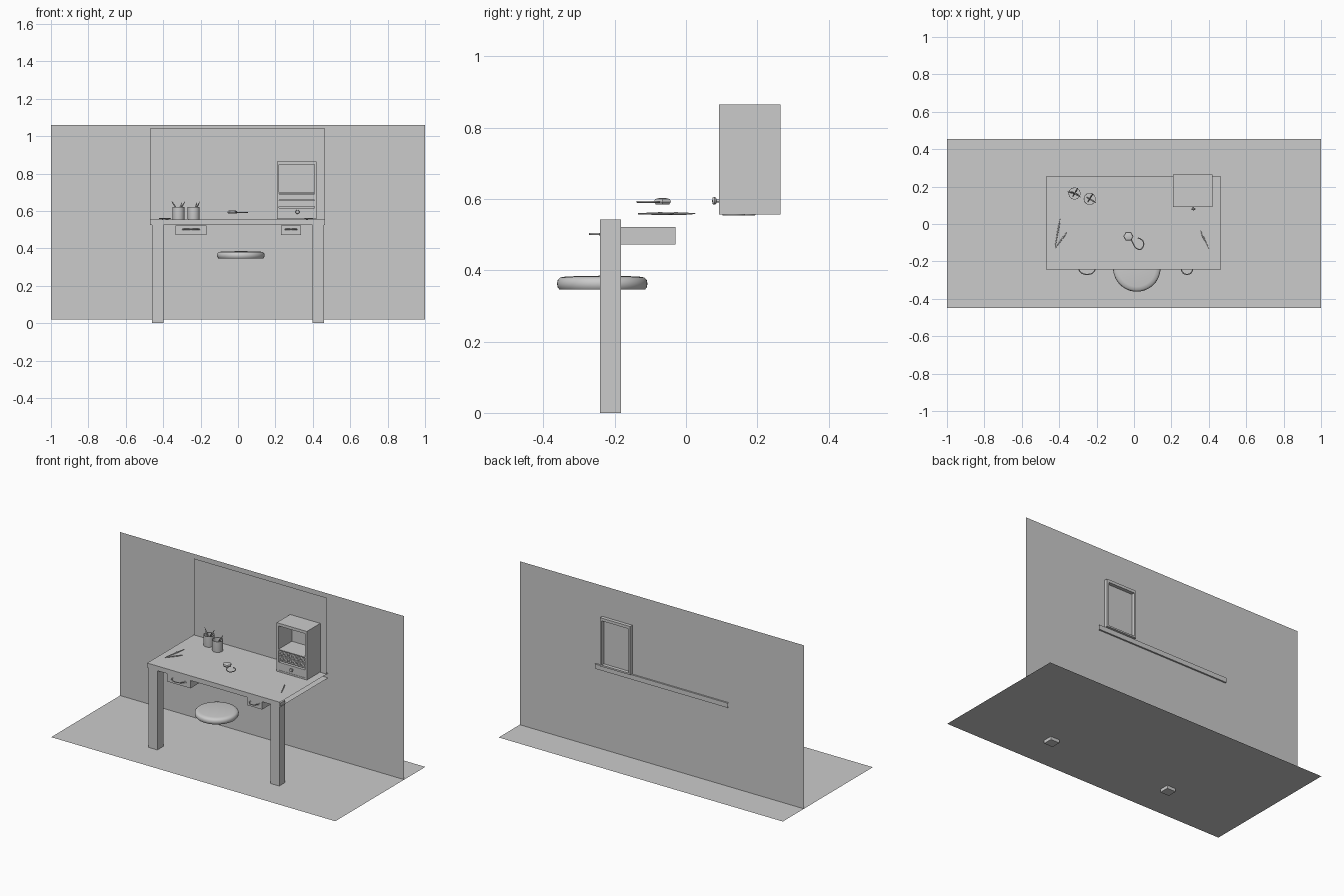
import bpy, bmesh, math
from mathutils import Vector

if "Cube" in bpy.data.objects:
    bpy.data.objects.remove(bpy.data.objects["Cube"])


def finish(name, bm, smooth=False):
    bmesh.ops.recalc_face_normals(bm, faces=bm.faces)
    me = bpy.data.meshes.new(name)
    bm.to_mesh(me)
    bm.free()
    ob = bpy.data.objects.new(name, me)
    bpy.context.collection.objects.link(ob)
    if smooth:
        bpy.context.view_layer.objects.active = ob
        ob.select_set(True)
        bpy.ops.object.shade_smooth_by_angle(angle=math.radians(40))
        ob.select_set(False)
    return ob


def box(name, lo, hi, open_axis=None):
    """Box between two corners; faces across open_axis are left out."""
    bm = bmesh.new()
    bmesh.ops.create_cube(bm, size=1)
    if open_axis is not None:
        ends = [f for f in bm.faces if abs(f.normal[open_axis]) > 0.9]
        bmesh.ops.delete(bm, geom=ends, context='FACES_ONLY')
    lo, hi = Vector(lo), Vector(hi)
    for v in bm.verts:
        v.co = (lo + hi) / 2 + v.co * (hi - lo)
    return finish(name, bm)


def sheet(name, pts):
    bm = bmesh.new()
    bm.faces.new([bm.verts.new(p) for p in pts])
    return finish(name, bm)


def lathe(name, profile, loc, steps=32, axis='Z'):
    """Spin (radius, height) points round an axis; axis Y turns the top to -y."""
    bm = bmesh.new()
    vs = [bm.verts.new((r, 0, h)) for r, h in profile]
    es = [bm.edges.new(p) for p in zip(vs, vs[1:])]
    bmesh.ops.spin(bm, geom=vs + es, cent=(0, 0, 0), axis=(0, 0, 1),
                   angle=math.tau, steps=steps, use_duplicate=False)
    bmesh.ops.remove_doubles(bm, verts=bm.verts, dist=1e-5)
    for v in bm.verts:
        x, y, z = v.co
        v.co = Vector(loc) + (Vector((x, -z, y)) if axis == 'Y' else v.co)
    return finish(name, bm, True)


def rod(name, a, b, r1, r2, segs=8):
    """Tapered rod between two points."""
    a, b = Vector(a), Vector(b)
    bm = bmesh.new()
    bmesh.ops.create_cone(bm, cap_ends=True, segments=segs, radius1=r1,
                          radius2=r2, depth=(b - a).length)
    q = (b - a).to_track_quat('Z', 'Y')
    for v in bm.verts:
        v.co = (a + b) / 2 + q @ v.co
    return finish(name, bm, True)


def wire(name, pts, r):
    """Round wire along a smooth path."""
    cu = bpy.data.curves.new(name, 'CURVE')
    cu.dimensions = '3D'
    cu.bevel_depth, cu.bevel_resolution, cu.use_fill_caps = r, 2, True
    sp = cu.splines.new('NURBS')
    sp.points.add(len(pts) - 1)
    for p, c in zip(sp.points, pts):
        p.co = (*c, 1)
    sp.use_endpoint_u, sp.order_u = True, 3
    bpy.context.collection.objects.link(bpy.data.objects.new(name, cu))


def brush(name, a, b):
    """Handle, ferrule and tip along a line."""
    a, b = Vector(a), Vector(b)
    rod(name + "_handle", a, a.lerp(b, .6), .0018, .0038)
    rod(name + "_ferrule", a.lerp(b, .6), a.lerp(b, .78), .0042, .0036)
    rod(name + "_tip", a.lerp(b, .78), b, .0036, .001)


# Room: floor, back wall and mirror panel
sheet("floor", [(-1, -.45, .02), (1, -.45, .02), (1, .455, .02), (-1, .455, .02)])
sheet("wall", [(-1, .243, .02), (1, .243, .02), (1, .243, 1.06), (-1, .243, 1.06)])
sheet("mirror", [(-.47, .227, .554), (.465, .227, .554),
                 (.465, .227, 1.04), (-.47, .227, 1.04)])

# Table: open-ended top and two front legs
box("table_top", (-.47, -.242, .524), (.465, .253, .554), open_axis=0)
for side, x in (("left", -.429), ("right", .429)):
    box(side + "_leg", (x - .031, -.242, 0), (x + .031, -.182, .543))

# Table drawers with bowed handles
for side, x0, x1, w in (("left", -.334, -.168, .046), ("right", .23, .337, .032)):
    box(side + "_drawer", (x0, -.238, .472), (x1, -.03, .522))
    c = (x0 + x1) / 2
    wire(side + "_drawer_handle", [(c - w, -.238, .502), (c - w * .8, -.262, .502),
         (c, -.272, .502), (c + w * .8, -.262, .502), (c + w, -.238, .502)], .003)
    for s in (-1, 1):
        lathe(side + "_handle_plate", [(0, 0), (.008, 0), (.008, .003), (0, .005)],
              (c + s * w, -.238, .5), 12, 'Y')

# Stool cushion
lathe("stool_seat", [(0, .346), (.12, .346), (.125, .352), (.127, .362), (.125, .373),
                     (.118, .38), (.10, .383), (0, .385)], (.015, -.235, 0), 48)

# Cabinet: open-backed shell with shelf and drawers
X0, X1, Y0, Y1, Z0, Z1 = .208, .42, .092, .265, .556, .865
T = .012
box("cabinet_left_side", (X0, Y0, Z0), (X0 + T, Y1, Z1))
box("cabinet_right_side", (X1 - T, Y0, Z0), (X1, Y1, Z1))
box("cabinet_roof", (X0 + T, Y0, Z1 - .018), (X1 - T, Y1, Z1))
box("cabinet_base", (X0 + T, Y0, Z0), (X1 - T, Y1, Z0 + .01))
box("cabinet_shelf", (X0 + T, Y0, .692), (X1 - T, .235, .698))
box("cabinet_bottom_drawer", (X0 + T, Y0 + .002, Z0 + .01), (X1 - T, .225, .616))
for z in (.674, .639):
    box("small_drawer_row", (X0 + T, Y0 + .008, z - .016), (X1 - T, .225, z + .016))
    for i in range(6):
        lathe("ring_ornament", [(.008, 0), (.008, .006), (.0125, .006), (.0125, 0)],
              (.2385 + i * .0302, Y0 + .008, z), 16, 'Y')
lathe("cabinet_knob", [(0, 0), (.004, 0), (.004, .008), (.009, .010), (.011, .014),
                       (.009, .019), (0, .021)], (.318, Y0 + .002, .595), 16, 'Y')

# Brush cups
for n, (x, y) in enumerate(((-.318, .163), (-.237, .134))):
    lathe("brush_cup", [(0, .554), (.031, .554), (.032, .56), (.032, .622),
                        (.029, .622), (.029, .56), (0, .56)], (x, y, 0))
    for k, (dx, dy, h) in enumerate(((-.038, .01, .655), (.018, .03, .645),
                                     (.034, -.02, .65))):
        if n and k == 0:
            continue
        brush("cup_brush", (x - dx * .5, y - dy * .5, .563), (x + dx, y + dy, h))

# Brushes lying on the table
for a, b in (((-.422, -.123), (-.395, .027)), ((-.422, -.13), (-.358, -.043)),
             ((.40, -.134), (.353, -.032))):
    brush("table_brush", (*a, .559), (*b, .559))

# Small hair ornament with hooked tail
lathe("ornament_disc", [(0, .585), (.022, .585), (.027, .592), (.024, .6), (.01, .603),
                        (0, .603)], (-.03, -.066, 0), 6)
wire("ornament_hook", [(-.03, -.066, .592), (-.012, -.085, .592), (.003, -.125, .592),
     (.035, -.142, .592), (.056, -.11, .592), (.043, -.08, .592), (.02, -.075, .592)], .003)
